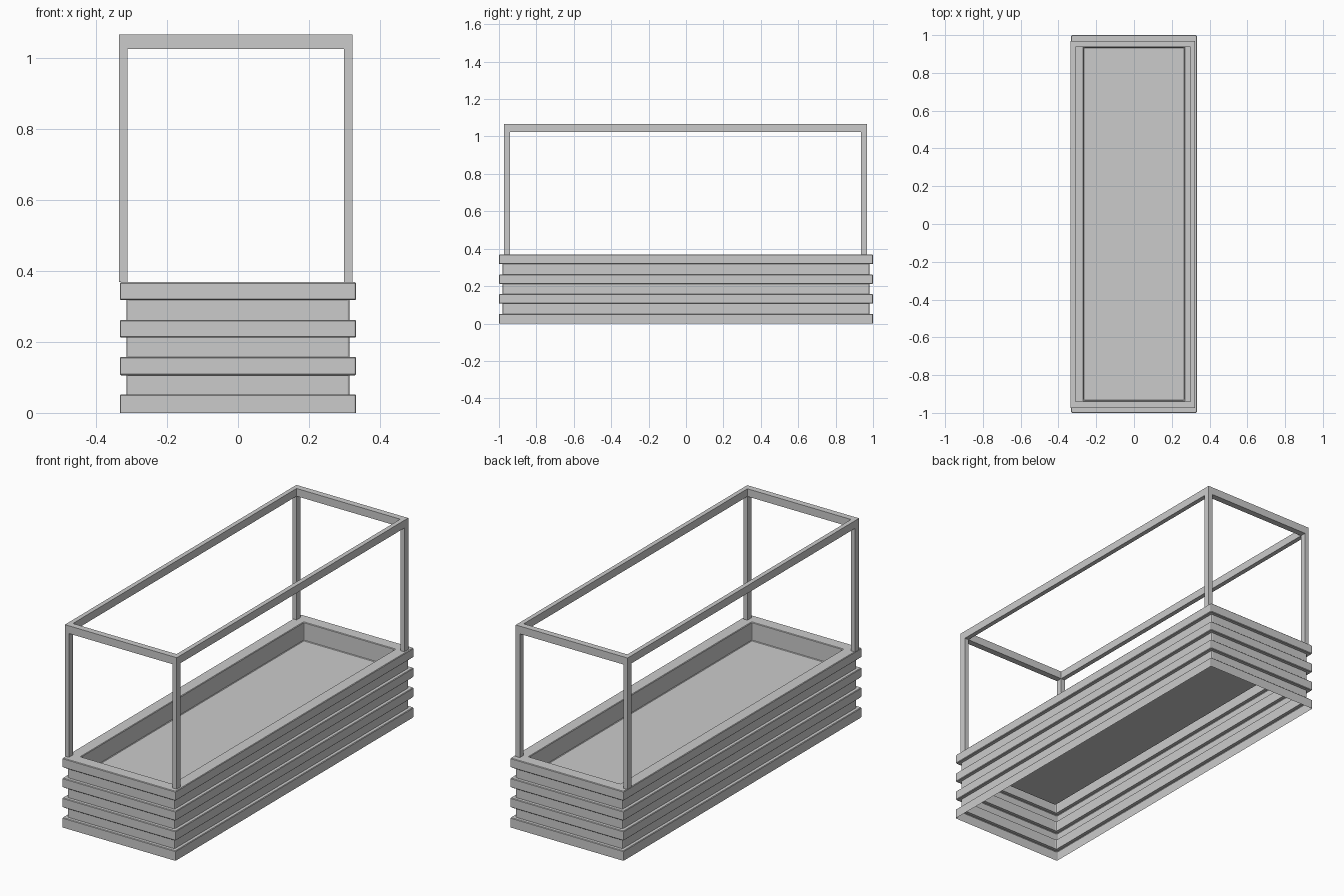
import bpy, bmesh

if "Cube" in bpy.data.objects:
    bpy.data.objects.remove(bpy.data.objects["Cube"])

HX, HY = 0.333, 1.0      # half size of the planter
RIM_Z, FLOOR_Z = 0.368, 0.27


def finish(bm, name):
    mesh = bpy.data.meshes.new(name)
    bm.to_mesh(mesh)
    bm.free()
    obj = bpy.data.objects.new(name, mesh)
    bpy.context.collection.objects.link(obj)
    return obj


def box(name, x0, x1, y0, y1, z0, z1):
    bm = bmesh.new()
    bmesh.ops.create_cube(bm, size=1)
    for v in bm.verts:
        v.co.x = x1 if v.co.x > 0 else x0
        v.co.y = y1 if v.co.y > 0 else y0
        v.co.z = z1 if v.co.z > 0 else z0
    return finish(bm, name)


def ring(bm, inset, z, c=0.006):
    """Rectangle with softened corners, counter-clockwise from above."""
    x, y = HX - inset, HY - inset
    pts = []
    for sx, sy in ((1, -1), (1, 1), (-1, 1), (-1, -1)):
        corner = [(sx * (x - c), sy * y), (sx * (x - c * 0.29), sy * (y - c * 0.29)),
                  (sx * x, sy * (y - c))]
        pts += corner if sx * sy < 0 else corner[::-1]
    return [bm.verts.new((px, py, z)) for px, py in pts]


# planter wall profile: four raised bands with recessed bands between them
b = 0.003
profile = [(0, 0)]
bands = [(0, 0.052), (0.106, 0.157), (0.212, 0.262), (0.318, RIM_Z)]
for i, (z0, z1) in enumerate(bands):
    if i:
        profile += [(0.019, z0), (b, z0), (0, z0 + b)]
    profile += [(0, z1 - b), (b, z1)]
    if i < 3:
        profile += [(0.019, z1)]
# rim, inner wall and sunken floor
profile += [(0.065 - b, RIM_Z), (0.065, RIM_Z - b),
            (0.065, FLOOR_Z + b), (0.065 + b, FLOOR_Z)]

bm = bmesh.new()
rings = [ring(bm, i, z) for i, z in profile]
n = len(rings[0])
for a, c in zip(rings, rings[1:]):
    for k in range(n):
        j = (k + 1) % n
        bm.faces.new((a[k], a[j], c[j], c[k]))
bm.faces.new(rings[-1])
finish(bm, "planter_shell")

# open frame standing on the rim
X0, X1, Y0, Y1 = -0.335, 0.322, -0.974, 0.969
TX, TY, BAR_Z, TOP_Z = 0.024, 0.033, 1.025, 1.066
for sx, xa in (("left", X0), ("right", X1 - TX)):
    for sy, ya in (("front", Y0), ("back", Y1 - TY)):
        box(f"{sy}_{sx}_post", xa, xa + TX, ya, ya + TY, RIM_Z, BAR_Z)
    box(f"{sx}_top_bar", xa, xa + TX, Y0, Y1, BAR_Z, TOP_Z)
for sy, ya in (("front", Y0), ("back", Y1 - TY)):
    box(f"{sy}_top_bar", X0 + TX, X1 - TX, ya, ya + TY, BAR_Z, TOP_Z)
